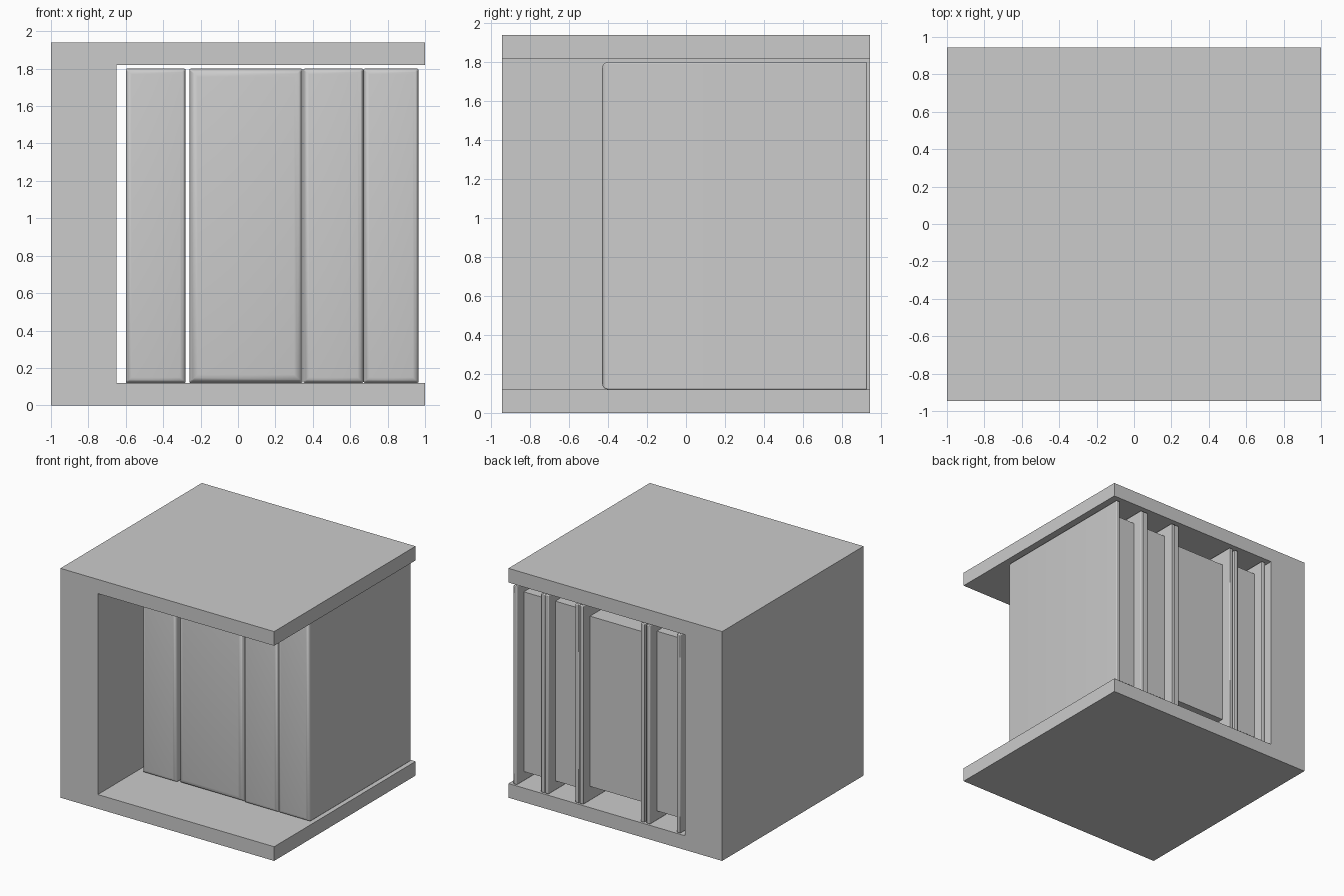
import bpy, bmesh, math

if "Cube" in bpy.data.objects:
    bpy.data.objects.remove(bpy.data.objects["Cube"])

# One plain grey for everything
grey = bpy.data.materials.new("light_grey")
grey.use_nodes = True
colour = (0.6, 0.6, 0.6, 1)
grey.diffuse_color = colour
grey.node_tree.nodes["Principled BSDF"].inputs["Base Color"].default_value = colour

FLOOR, CEILING = 0.12, 1.82
DEPTH = 0.945
SPINE, FORE_EDGE, BOOK_TOP = -0.43, 0.93, 1.80


def prism(name, points, axis, low, high, round_test=None, radius=0.0):
    """Extrude a closed outline along y or z, rounding the chosen edges."""
    place = (lambda a, b, t: (a, t, b)) if axis == "y" else (lambda a, b, t: (a, b, t))
    bm = bmesh.new()
    face = bm.faces.new([bm.verts.new(place(a, b, low)) for a, b in points])
    extruded = bmesh.ops.extrude_face_region(bm, geom=[face])["geom"]
    for v in extruded:
        if isinstance(v, bmesh.types.BMVert):
            v.co["xyz".index(axis)] = high
    bmesh.ops.recalc_face_normals(bm, faces=bm.faces)
    if round_test:
        edges = [e for e in bm.edges if all(round_test(v.co) for v in e.verts)]
        bmesh.ops.bevel(bm, geom=edges, offset=radius, segments=4,
                        profile=0.5, affect="EDGES")
    mesh = bpy.data.meshes.new(name)
    bm.to_mesh(mesh)
    bm.free()
    mesh.materials.append(grey)
    obj = bpy.data.objects.new(name, mesh)
    bpy.context.collection.objects.link(obj)
    return obj


def rectangle(x0, x1, y0, y1):
    return [(x0, y0), (x1, y0), (x1, y1), (x0, y1)]


def book(name, x0, x1, inset, radius):
    # Folded cover: rounded spine and two boards, open at the back
    board, recess = 0.035, 0.09
    outline = [(x0, SPINE), (x1, SPINE), (x1, FORE_EDGE), (x1 - board, FORE_EDGE),
               (x1 - board, SPINE + 0.06), (x0 + board, SPINE + 0.06),
               (x0 + board, FORE_EDGE), (x0, FORE_EDGE)]
    cover = prism(name + "_cover", outline, "z", FLOOR, BOOK_TOP,
                  lambda co: co.y < SPINE + 0.001, radius)
    soften = cover.modifiers.new("soft_edges", "BEVEL")
    soften.width = 0.006
    soften.segments = 2
    soften.limit_method = "ANGLE"
    soften.angle_limit = math.radians(60)
    bpy.ops.object.select_all(action="DESELECT")
    cover.select_set(True)
    bpy.context.view_layer.objects.active = cover
    bpy.ops.object.shade_smooth_by_angle(angle=math.radians(35))
    # Page block, set back from the edges of the cover
    prism(name + "_pages",
          rectangle(x0 + board, x1 - board, SPINE + 0.05, FORE_EDGE - recess),
          "z", FLOOR + inset, BOOK_TOP - inset)


# Shelf: thick side wall with a top and a bottom board
prism("shelf", [(-1, 0), (1, 0), (1, FLOOR), (-0.65, FLOOR),
                (-0.65, CEILING), (1, CEILING), (1, 1.94), (-1, 1.94)],
      "y", -DEPTH, DEPTH)

# Row of standing books
book("slim_book_right", -0.60, -0.28, 0.08, 0.03)
book("thick_book", -0.26, 0.345, 0.12, 0.045)
book("slim_book_middle", 0.35, 0.67, 0.08, 0.03)
book("slim_book_left", 0.672, 0.965, 0.08, 0.03)
